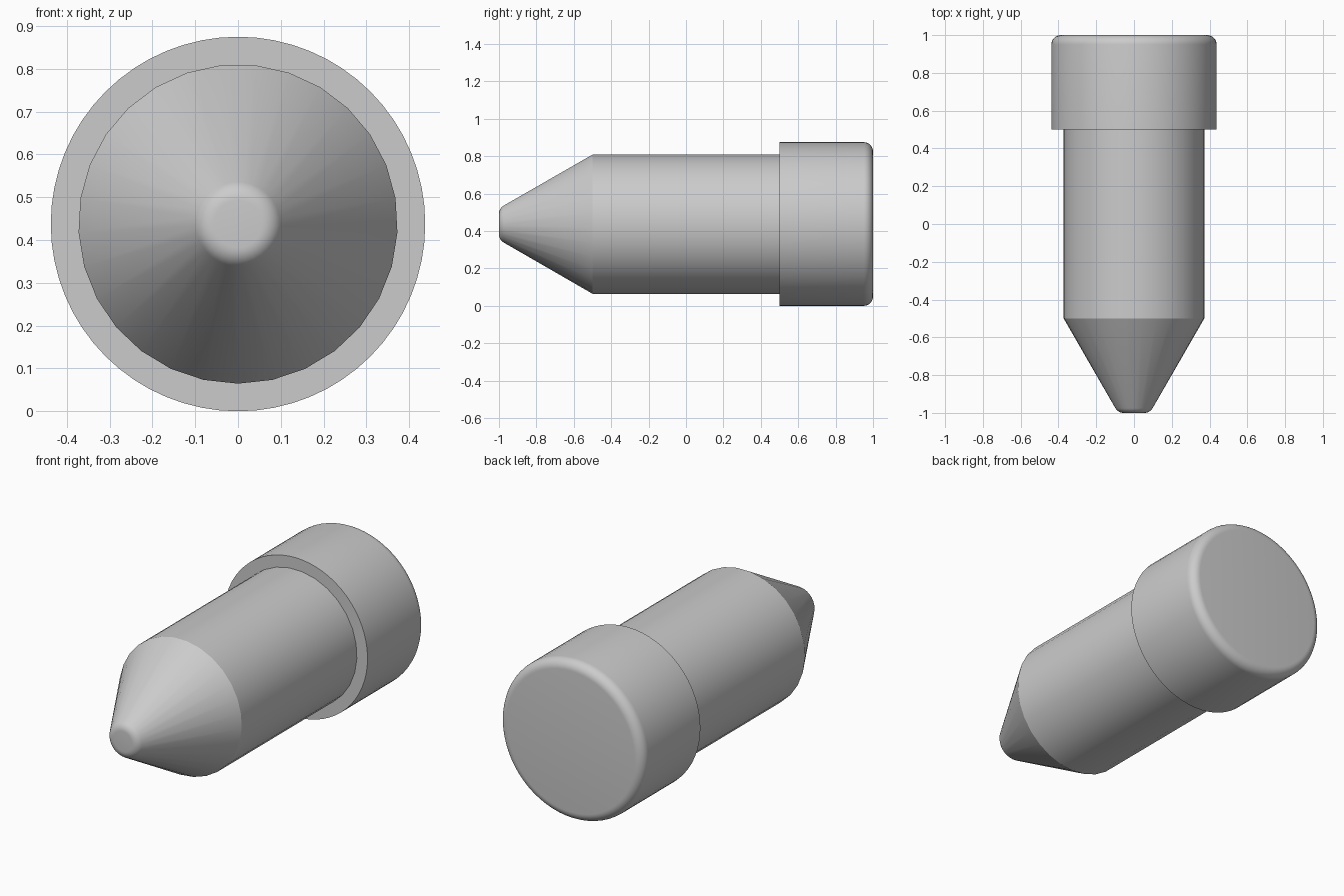
import bpy, bmesh
from math import sin, cos, tan, pi, radians

cube = bpy.data.objects.get("Cube")
if cube:
    bpy.data.objects.remove(cube)

AXIS_Z = 0.4375   # height of the centre axis
FILLET = 0.05

grey = bpy.data.materials.new("plain grey")
grey.use_nodes = True
colour = (0.6, 0.6, 0.6, 1)
grey.diffuse_color = colour
grey.node_tree.nodes["Principled BSDF"].inputs["Base Color"].default_value = colour


def arc(r, y, start, end, steps):
    """Fillet points (radius, y) about a centre, angles in degrees from +radius."""
    angles = [radians(start + (end - start) * i / steps) for i in range(steps + 1)]
    return [(r + FILLET * cos(a), y + FILLET * sin(a)) for a in angles]


def turned_part(name, profile, sides):
    """Revolve a (radius, y) profile, front to back, and cap both ends."""
    bm = bmesh.new()
    rings = []
    for r, y in profile:
        angles = [2 * pi * i / sides - pi / 2 for i in range(sides)]
        rings.append([bm.verts.new((r * cos(a), y, r * sin(a))) for a in angles])
    for low, high in zip(rings, rings[1:]):
        for i in range(sides):
            j = (i + 1) % sides
            bm.faces.new((low[i], low[j], high[j], high[i]))
    bm.faces.new(rings[0])
    bm.faces.new(rings[-1])
    bmesh.ops.recalc_face_normals(bm, faces=bm.faces)
    mesh = bpy.data.meshes.new(name)
    bm.to_mesh(mesh)
    bm.free()
    mesh.materials.append(grey)
    obj = bpy.data.objects.new(name, mesh)
    obj.location.z = AXIS_Z
    bpy.context.collection.objects.link(obj)
    bpy.ops.object.select_all(action="DESELECT")
    obj.select_set(True)
    bpy.context.view_layer.objects.active = obj
    bpy.ops.object.shade_smooth_by_angle(angle=radians(25))
    return obj


# Shaft with a 30 degree tapered nose and a rounded tip
shaft_r = 0.373
tip_r = shaft_r - 0.5 * tan(radians(30)) - FILLET * tan(radians(30))
nose = arc(tip_r, -1 + FILLET, -90, -30, 6)
turned_part("pin_shaft", nose + [(shaft_r, -0.5), (shaft_r, 0.52)], 29)

# Wider head with a rounded back rim
head_r = 0.4375
rim = arc(head_r - FILLET, 1 - FILLET, 0, 90, 8)
turned_part("pin_head", [(head_r, 0.5)] + rim, 64)
